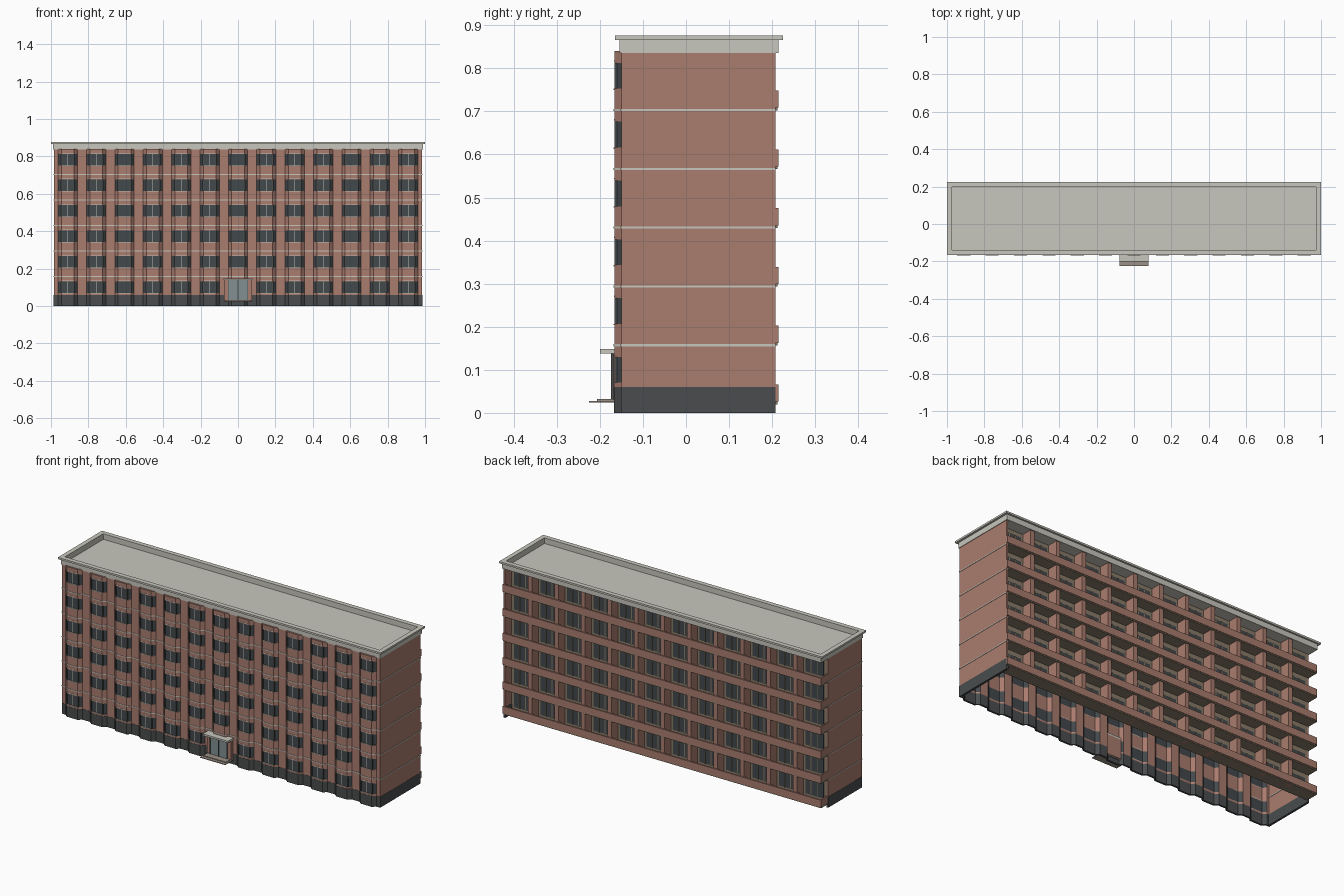
import bpy, bmesh

cube = bpy.data.objects.get("Cube")
if cube:
    bpy.data.objects.remove(cube, do_unlink=True)


def material(name, r, g, b):
    m = bpy.data.materials.new(name)
    m.use_nodes = True
    m.diffuse_color = (r, g, b, 1)
    node = next(n for n in m.node_tree.nodes if n.type == "BSDF_PRINCIPLED")
    node.inputs["Base Color"].default_value = (r, g, b, 1)
    node.inputs["Roughness"].default_value = 0.8
    return m


BRICK = material("brick", 0.40, 0.20, 0.155)
PALE = material("pale stone", 0.58, 0.57, 0.51)
DARK = material("dark plinth", 0.068, 0.073, 0.075)
GLASS = material("dark glass", 0.055, 0.065, 0.07)
TAN = material("tan render", 0.25, 0.20, 0.14)
DOOR = material("door glass", 0.22, 0.28, 0.29)
STEP = material("step stone", 0.33, 0.28, 0.24)


class Part:
    """Collects simple solids into one named object."""

    def __init__(self, name, mat):
        self.name, self.mat, self.bm = name, mat, bmesh.new()

    def prism(self, plan, z0, z1):
        low = [self.bm.verts.new((x, y, z0)) for x, y in plan]
        high = [self.bm.verts.new((x, y, z1)) for x, y in plan]
        self.bm.faces.new(low[::-1])
        self.bm.faces.new(high)
        n = len(plan)
        for i in range(n):
            j = (i + 1) % n
            self.bm.faces.new((low[i], low[j], high[j], high[i]))

    def box(self, x0, x1, y0, y1, z0, z1):
        self.prism([(x0, y0), (x1, y0), (x1, y1), (x0, y1)], z0, z1)

    def ribbon(self, path, z0, z1, out=0.0, back=0.01):
        for (xa, ya), (xb, yb) in zip(path, path[1:]):
            self.prism([(xa, ya - out), (xb, yb - out),
                        (xb, yb + back), (xa, ya + back)], z0, z1)

    def ring(self, x, y0, y1, z0, z1, t):
        self.box(-x, x, y0, y0 + t, z0, z1)
        self.box(-x, x, y1 - t, y1, z0, z1)
        for a, b in ((-x, t - x), (x - t, x)):
            self.box(a, b, y0 + t, y1 - t, z0, z1)

    def done(self):
        bmesh.ops.recalc_face_normals(self.bm, faces=self.bm.faces)
        mesh = bpy.data.meshes.new(self.name)
        self.bm.to_mesh(mesh)
        self.bm.free()
        mesh.materials.append(self.mat)
        bpy.context.collection.objects.link(bpy.data.objects.new(self.name, mesh))


FLOORS, BAYS, PITCH, FLOOR_H = 6, 13, 0.1517, 0.1365
HALF, WALL_Y, BAY_Y, BACK_Y, RECESS_Y = 0.985, -0.15, -0.166, 0.208, 0.15
PLINTH, TOP = 0.06, 0.836
centres = [(i - BAYS // 2) * PITCH for i in range(BAYS)]


def bay_path(cx):
    return [(cx - 0.052, WALL_Y), (cx - 0.034, BAY_Y),
            (cx + 0.034, BAY_Y), (cx + 0.052, WALL_Y)]


front_path = [(-HALF, WALL_Y)]
for c in centres:
    front_path += bay_path(c)
front_path.append((HALF, WALL_Y))

# Front wall: plinth, flat piers and bay spandrels
plinth = Part("plinth", DARK)
plinth.ribbon(front_path, 0, PLINTH, out=0.001)
piers = Part("front_piers", BRICK)
for i in range(BAYS + 1):
    piers.ribbon(front_path[i * 4:i * 4 + 2], PLINTH, TOP)
spandrels = Part("bay_spandrels", BRICK)
windows = Part("bay_windows", GLASS)
sills = Part("bay_sills", PALE)
frames = Part("bay_window_frames", DARK)
mullions = Part("bay_mullions", PALE)
for c in centres:
    path = bay_path(c)
    z = PLINTH
    for k in range(FLOORS):
        z0 = 0.07 + k * FLOOR_H
        z1 = z0 + 0.06
        spandrels.ribbon(path, z, z0)
        windows.ribbon(path, z0, z1, out=-0.003)
        sills.ribbon(path[1:3], z0 - 0.003, z0, out=0.002)
        sills.ribbon(path[1:3], z1 + 0.003, z1 + 0.006, out=0.001)
        for x in (c - 0.034, c + 0.034):
            frames.box(x - 0.003, x + 0.003, BAY_Y, BAY_Y + 0.006, z0, z1)
        mullions.box(c - 0.001, c + 0.001, BAY_Y + 0.001, BAY_Y + 0.004, z0, z1)
        z = z1
    spandrels.ribbon(path, z, TOP + 0.004)

# End walls; the right end stops short at the open corner balcony
end_walls = Part("end_walls", BRICK)
ends = ((-HALF, 0.01 - HALF, RECESS_Y), (HALF - 0.01, HALF, BACK_Y))
for x0, x1, y1 in ends:
    end_walls.box(x0, x1, WALL_Y, y1, PLINTH, TOP)
    plinth.box(x0 - 0.001, x1 + 0.001, WALL_Y, y1, 0, PLINTH)

# Pale bands at each floor line
bands = Part("floor_bands", PALE)
for k in range(FLOORS - 1):
    z = 0.1545 + k * FLOOR_H
    bands.ribbon(front_path, z, z + 0.005, out=0.002, back=0.004)
    for x0, x1, y1 in ends:
        bands.box(x0 - 0.002, x1 + 0.002, WALL_Y, y1, z, z + 0.005)

# Balcony side
back_wall = Part("balcony_back_wall", TAN)
back_wall.box(-HALF, HALF - 0.01, RECESS_Y - 0.01, RECESS_Y, 0.02, TOP)
slabs = Part("balcony_slabs", TAN)
parapets = Part("balcony_parapets", BRICK)
dividers = Part("balcony_dividers", BRICK)
back_windows = Part("balcony_windows", GLASS)
back_frames = Part("balcony_window_frames", TAN)
UNITS = 12
width = 2 * HALF / UNITS
for i in range(UNITS):
    x0 = -HALF + i * width
    cx = x0 + width / 2
    if i:
        dividers.box(x0 - 0.012, x0 + 0.012, RECESS_Y, BACK_Y, 0.02, TOP)
    for k in range(FLOORS):
        z = 0.03 + k * FLOOR_H
        back_windows.box(cx - 0.056, cx + 0.056, RECESS_Y, RECESS_Y + 0.003,
                         z + 0.015, z + 0.1)
        for x in (cx - 0.018, cx + 0.02):
            back_frames.box(x - 0.002, x + 0.002, RECESS_Y, RECESS_Y + 0.006,
                            z + 0.015, z + 0.1)
for k in range(FLOORS):
    z = 0.03 + k * FLOOR_H
    slabs.box(-HALF, HALF - 0.01, RECESS_Y, 0.212, z - 0.01, z)
    parapets.box(-HALF, HALF, 0.206, 0.215, z - 0.004, z + 0.036)
    parapets.box(-HALF, 0.008 - HALF, RECESS_Y, 0.206, z, z + 0.036)

# Roof, parapet and overhanging cap
roof = Part("roof", PALE)
roof.box(-HALF, HALF, -0.152, 0.213, TOP, TOP + 0.008)
parapet = Part("roof_parapet", PALE)
parapet.ring(0.988, -0.154, 0.215, TOP, 0.866, 0.014)
cap = Part("roof_cap", PALE)
cap.ring(1.0, -0.165, 0.225, 0.866, 0.876, 0.026)

# Entrance
portal = Part("entrance_surround", BRICK)
portal.box(-0.075, 0.075, -0.168, -0.148, 0.03, 0.14)
door = Part("entrance_doors", DOOR)
door.box(-0.052, 0.052, -0.172, -0.167, 0.03, 0.138)
door_frame = Part("entrance_frame", DARK)
for x in (-0.052, 0, 0.052):
    door_frame.box(x - 0.0015, x + 0.0015, -0.174, -0.168, 0.03, 0.138)
canopy = Part("entrance_canopy", PALE)
canopy.box(-0.078, 0.078, -0.2, -0.148, 0.138, 0.148)
steps = Part("entrance_steps", STEP)
steps.box(-0.078, 0.078, -0.225, -0.15, 0.024, 0.028)
steps.box(-0.07, 0.07, -0.207, -0.15, 0.028, 0.032)

for part in (plinth, piers, spandrels, windows, sills, frames, mullions, end_walls,
             bands, back_wall, slabs, parapets, dividers, back_windows, back_frames,
             roof, parapet, cap, portal, door, door_frame, canopy, steps):
    part.done()
